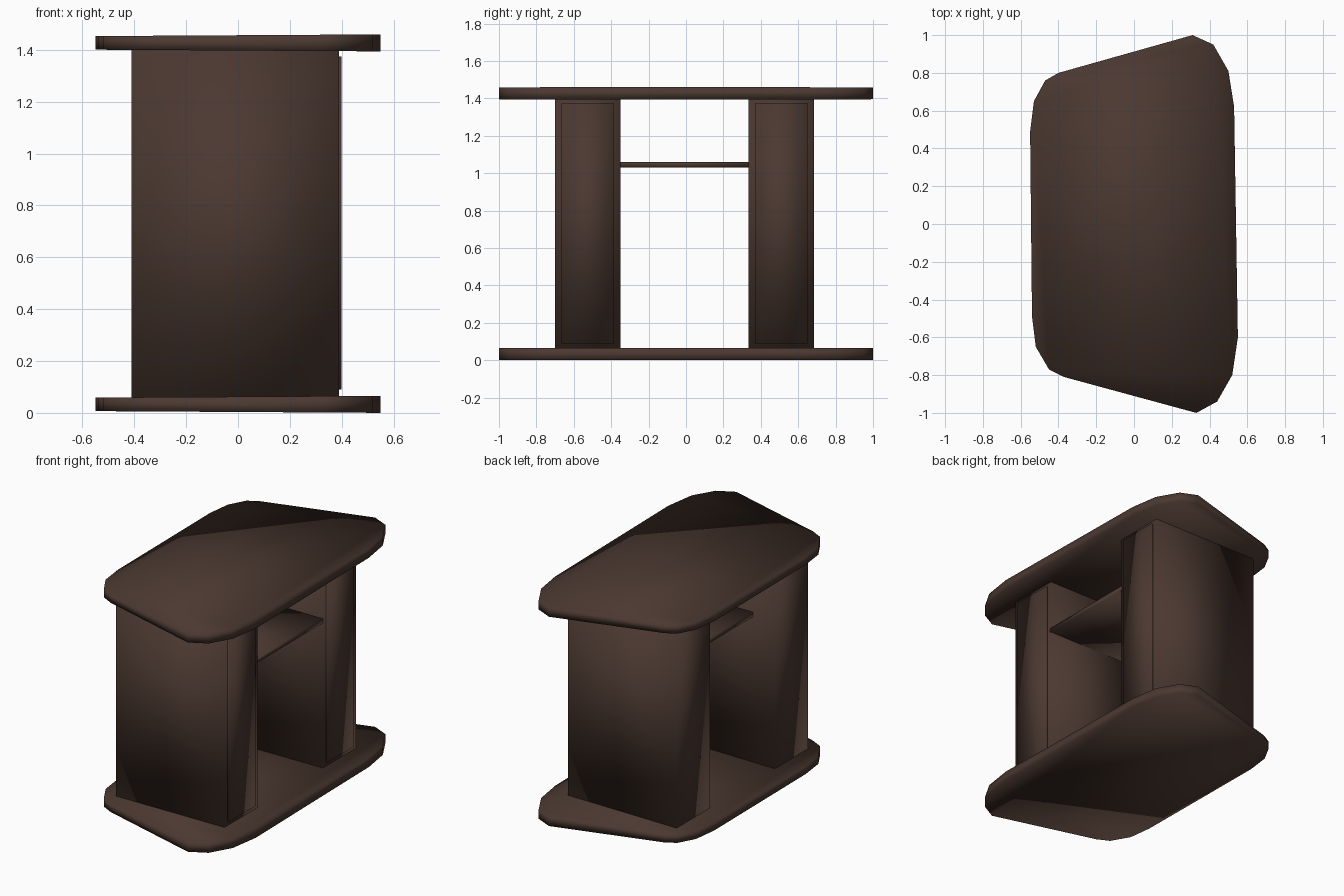
import bpy
import bmesh

cube = bpy.data.objects.get("Cube")
if cube:
    bpy.data.objects.remove(cube, do_unlink=True)

# Single dark wood colour
wood = bpy.data.materials.new("dark_brown_wood")
wood.use_nodes = True
brown = (0.07, 0.04, 0.03, 1)
wood.diffuse_color = brown
wood.node_tree.nodes["Principled BSDF"].inputs["Base Color"].default_value = brown


def finish(bm, name):
    """Turn a bmesh into a smooth-shaded wooden object."""
    bmesh.ops.recalc_face_normals(bm, faces=bm.faces)
    for face in bm.faces:
        face.smooth = True
    mesh = bpy.data.meshes.new(name)
    bm.to_mesh(mesh)
    bm.free()
    mesh.materials.append(wood)
    obj = bpy.data.objects.new(name, mesh)
    bpy.context.collection.objects.link(obj)
    return obj


def box(name, xs, ys, zs):
    bm = bmesh.new()
    bmesh.ops.create_cube(bm, size=1)
    for v in bm.verts:
        v.co = [lo + (hi - lo) * (c + 0.5) for c, (lo, hi) in zip(v.co, (xs, ys, zs))]
    return finish(bm, name)


# Rounded trapezoid outline, wider on the +x side
OUTLINE = [
    (0.31, 1.0), (0.42, 0.95), (0.5, 0.81), (0.53, 0.62),
    (0.55, -0.6), (0.52, -0.8), (0.44, -0.94), (0.33, -1.0),
    (-0.37, -0.81), (-0.45, -0.77), (-0.52, -0.65), (-0.54, -0.49),
    (-0.55, 0.49), (-0.53, 0.65), (-0.47, 0.76), (-0.4, 0.8),
]


def slab(name, z_mid):
    """Extruded outline, very slightly thicker toward +x."""
    bm = bmesh.new()
    rings = []
    for side in (-1, 1):
        rings.append([bm.verts.new((x, y, z_mid + side * (0.0295 + 0.006 * x)))
                      for x, y in OUTLINE])
        bm.faces.new(rings[-1])
    low, high = rings
    for i in range(len(low)):
        bm.faces.new((low[i - 1], low[i], high[i], high[i - 1]))
    return finish(bm, name)


# Base and desk top
slab("base", 0.033)
slab("desk_top", 1.427)

# Two pedestals, each with a thin raised panel on the +x face
for side, y0, y1 in (("front", -0.7, -0.35), ("back", 0.335, 0.685)):
    box(side + "_pedestal", (-0.41, 0.39), (y0, y1), (0.06, 1.4))
    box(side + "_panel", (0.385, 0.4), (y0 + 0.035, y1 - 0.035), (0.09, 1.375))

# Shelf bridging the pedestals
box("shelf", (-0.25, 0.39), (-0.36, 0.345), (1.03, 1.06))
